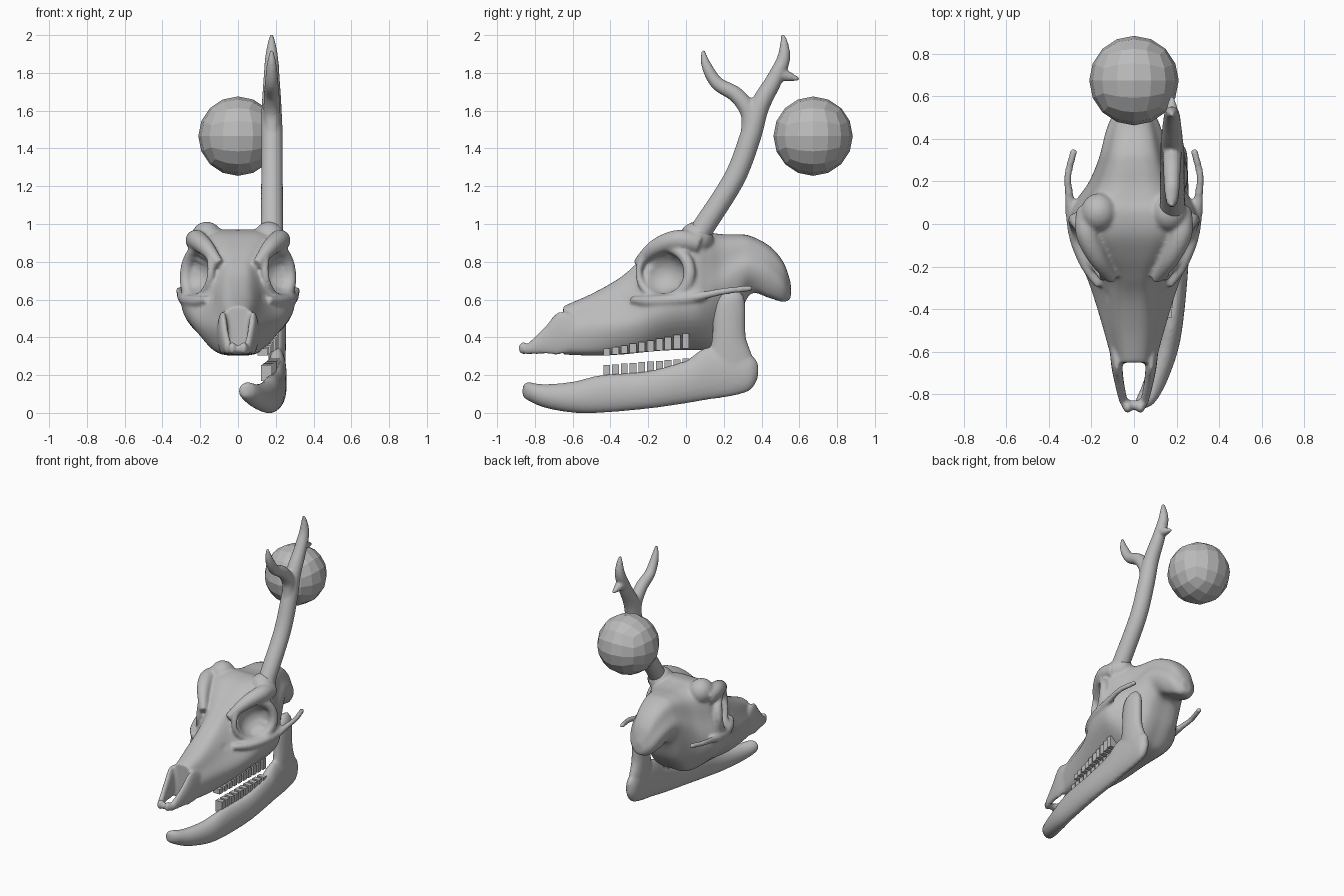
import bpy, bmesh, math
from mathutils import Vector, Matrix

if "Cube" in bpy.data.objects:
    bpy.data.objects.remove(bpy.data.objects["Cube"])

bone = bpy.data.materials.new("bone_grey")
bone.diffuse_color = (0.5, 0.5, 0.5, 1)
bone.use_nodes = True
bone.node_tree.nodes["Principled BSDF"].inputs["Base Color"].default_value = bone.diffuse_color


def catmull(pts, n, closed=False):
    """Smooth resampling of a list of number tuples."""
    m, out = len(pts), []
    for i in range(m if closed else m - 1):
        if closed:
            q = [pts[(i + k) % m] for k in (-1, 0, 1, 2)]
        else:
            q = [pts[min(max(i + k, 0), m - 1)] for k in (-1, 0, 1, 2)]
        for s in range(n):
            t = s / n
            out.append(tuple(0.5 * (2 * b + (c - a) * t + (2 * a - 5 * b + 4 * c - d) * t * t
                                    + (3 * b - a - 3 * c + d) * t ** 3) for a, b, c, d in zip(*q)))
    return out if closed else out + [tuple(pts[-1])]


def loft(bm, rings):
    """Capped skin over rings of points; returns the vertices."""
    vs = [[bm.verts.new(p) for p in r] for r in rings]
    fs = [bm.faces.new(vs[0]), bm.faces.new(vs[-1][::-1])]
    for a, b in zip(vs, vs[1:]):
        for i in range(len(a)):
            j = (i + 1) % len(a)
            fs.append(bm.faces.new((a[i], b[i], b[j], a[j])))
    bmesh.ops.recalc_face_normals(bm, faces=fs)
    return [v for r in vs for v in r]


def ellipse(c, u, v, n=24):
    return [Vector(c) + u * math.cos(2 * math.pi * i / n) + v * math.sin(2 * math.pi * i / n)
            for i in range(n)]


def tube(bm, pts, n=6):
    """Tapered round rod through (x, y, z, radius) points."""
    p = catmull(pts, n)
    rings = []
    for i, q in enumerate(p):
        t = (Vector(p[min(i + 1, len(p) - 1)][:3]) - Vector(p[max(i - 1, 0)][:3])).normalized()
        ref = Vector((0, 0, 1)) if abs(t.x) > 0.85 else Vector((1, 0, 0))
        u = (ref - t * ref.dot(t)).normalized()
        rings.append(ellipse(q[:3], u * q[3], t.cross(u) * q[3], 16))
    loft(bm, rings)


def along_y(bm, sections):
    """Loft of upright ellipses (y, x, half width, z, half height)."""
    loft(bm, [ellipse((x, y, z), Vector((w, 0, 0)), Vector((0, 0, h)))
              for y, x, w, z, h in catmull(sections, 5)])


def ball(bm, c, r):
    bmesh.ops.create_icosphere(bm, subdivisions=3, radius=1,
                               matrix=Matrix.Translation(c) @ Matrix.Diagonal((*r, 1)))


def finish(bm, name, voxel=0, smooth=4):
    """Make the object; fuse overlapping parts when a voxel size is given."""
    me = bpy.data.meshes.new(name)
    bm.to_mesh(me)
    bm.free()
    ob = bpy.data.objects.new(name, me)
    bpy.context.collection.objects.link(ob)
    if voxel:
        m = ob.modifiers.new("fuse", 'REMESH')
        m.mode, m.voxel_size = 'VOXEL', voxel
        m = ob.modifiers.new("soften", 'SMOOTH')
        m.factor, m.iterations = 0.5, smooth
        dg = bpy.context.evaluated_depsgraph_get()
        me = bpy.data.meshes.new_from_object(ob.evaluated_get(dg))
        ob.modifiers.clear()
        ob.data = me
        me.polygons.foreach_set("use_smooth", [True] * len(me.polygons))
    me.materials.clear()
    me.materials.append(bone)
    return ob


# Skull body: y, top z, top half width, half width, its z, bottom half width, bottom z
skull_sections = [
    (-.65, .565, .06, .10, .44, .085, .31), (-.5, .63, .08, .14, .46, .11, .305),
    (-.35, .715, .09, .185, .48, .13, .31), (-.25, .80, .10, .22, .51, .145, .32),
    (-.15, .885, .165, .265, .56, .15, .33), (-.05, .95, .225, .295, .60, .155, .335),
    (.05, .97, .22, .30, .61, .155, .335), (.12, .955, .19, .265, .62, .15, .34),
    (.19, .945, .15, .215, .67, .14, .37), (.27, .945, .12, .178, .74, .12, .48),
    (.34, .937, .10, .155, .78, .10, .63), (.44, .885, .08, .13, .75, .09, .61),
    (.515, .80, .06, .095, .69, .06, .588), (.555, .69, .02, .035, .645, .02, .605)]


def skull_ring(y, zt, wt, w, zm, wb, zb):
    zc, zl = zt - .2 * (zt - zm), zb + .13 * (zm - zb)
    half = [(.55 * wt, zt - .005), (wt, zc), ((wt + w) / 2, (zc + zm) / 2), (w, zm),
            (.74 * w + .3 * wb, (zm + zl) / 2), (wb, zl), (.55 * wb, zb)]
    ring = [(0, zt)] + half + [(0, zb)] + [(-x, z) for x, z in half[::-1]]
    return [(x, y, z) for x, z in catmull(ring, 4, True)]


bm = bmesh.new()
body = loft(bm, [skull_ring(*s) for s in catmull(skull_sections, 6)])

# Hollows pressed into both sides: eye socket, temple, pit before the eye
for c, r in (((.255, -.13, .74), (.13, .13, .12)), ((.30, .18, .80), (.10, .09, .12)),
             ((.17, -.37, .62), (.06, .08, .04))):
    for v in body:
        d = 1 - ((v.co.y - c[1]) / r[1]) ** 2 - ((v.co.z - c[2]) / r[2]) ** 2
        if d > 0:
            x = c[0] - r[0] * math.sqrt(d)
            if abs(v.co.x) > x:
                v.co.x = math.copysign(x, v.co.x)

for s in (1, -1):
    # Eye socket rim, opening outward and forward
    rim = []
    for i in range(17):
        a = 2 * math.pi * i / 16
        y, z = math.cos(a), math.sin(a)
        rim.append((s * (.21 + .066 * y - .014 * z), -.115 + .135 * y, .742 + .135 * z,
                    .026 + .007 * y))
    tube(bm, rim, 3)
    # Cheek arch and its free prong
    tube(bm, [(s * .16, -.29, .60, .02), (s * .22, -.2, .592, .028), (s * .27, -.08, .597, .03),
              (s * .295, .04, .61, .026), (s * .305, .14, .632, .02), (s * .31, .23, .648, .018),
              (s * .28, .35, .66, .017)])
    # Antler stump and slanting brow
    ball(bm, (s * .165, .055, .925), (.085, .09, .088))
    tube(bm, [(s * .215, .07, .895, .055), (s * .22, -.04, .915, .055), (s * .17, -.16, .875, .045),
              (s * .10, -.26, .79, .025)])
    # Snout prong
    along_y(bm, [(-.58, s * .085, .03, .42, .09), (-.67, s * .08, .026, .423, .115),
                 (-.75, s * .068, .022, .382, .072), (-.84, s * .048, .02, .337, .028)])
    ball(bm, (s * .03, -.86, .343), (.022, .028, .034))
# Snout front bar
tube(bm, [(-.055, -.84, .335, .022), (0, -.85, .335, .022), (.055, -.84, .335, .022)])
finish(bm, "skull", .01, 6)

# Antler: shaft, front tine, rear spur, burr
bm = bmesh.new()
tube(bm, [(.18, .04, .90, .062), (.18, .09, .98, .06), (.18, .255, 1.24, .058),
          (.18, .34, 1.46, .057), (.178, .388, 1.62, .053), (.178, .465, 1.76, .044),
          (.178, .515, 1.87, .036), (.178, .52, 1.95, .023), (.178, .512, 2.006, .008)])
tube(bm, [(.18, .325, 1.45, .04), (.18, .335, 1.58, .045), (.178, .27, 1.68, .042),
          (.178, .165, 1.745, .036), (.178, .108, 1.84, .027), (.178, .09, 1.92, .009)])
tube(bm, [(.178, .47, 1.81, .04), (.178, .53, 1.785, .03), (.178, .6, 1.766, .009)])
ball(bm, (.175, .065, .955), (.07, .075, .03))
finish(bm, "antler", .009, 4)

# Lower jaw: one side only, body and rising branch
bm = bmesh.new()
along_y(bm, [(-.865, .035, .015, .115, .025), (-.84, .05, .046, .115, .047),
             (-.75, .095, .055, .09, .062), (-.6, .147, .058, .083, .082),
             (-.45, .178, .054, .10, .1), (-.2, .203, .052, .122, .10),
             (0, .205, .052, .165, .115), (.1, .207, .05, .205, .138),
             (.25, .207, .046, .22, .13), (.34, .207, .04, .215, .095),
             (.38, .207, .015, .225, .045)])
loft(bm, [ellipse((.207, y, z), Vector((w, 0, 0)), Vector((0, h, 0))) for z, y, h, w in
          catmull([(.15, .26, .08, .04), (.28, .24, .115, .045), (.4, .228, .09, .047),
                   (.54, .23, .085, .046), (.61, .24, .068, .04), (.652, .25, .03, .018)], 5)])
finish(bm, "lower_jaw", .01, 4)


# Teeth rows on the right side
def teeth(name, x, low, high):
    bm = bmesh.new()
    for i in range(10):
        t = i / 9
        z0, z1 = (a + (b - a) * t for a, b in (low, high))
        mat = Matrix.Translation((x[0] + (x[1] - x[0]) * t, -.42 + .0465 * i, (z0 + z1) / 2))
        bmesh.ops.create_cube(bm, size=1, matrix=mat @ Matrix.Diagonal((.055, .036, z1 - z0, 1)))
    finish(bm, name)


teeth("upper_teeth", (.13, .19), (.305, .342), (.34, .42))
teeth("lower_teeth", (.15, .195), (.17, .23), (.253, .287))

# Low-poly ball behind the antler: evenly divided cube blown up to a sphere
bm = bmesh.new()
bmesh.ops.create_cube(bm, size=2)
bmesh.ops.subdivide_edges(bm, edges=bm.edges[:], cuts=3, use_grid_fill=True)
for v in bm.verts:
    v.co = Vector([math.tan(k * math.pi / 4) for k in v.co]).normalized() * .21 + Vector((0, .673, 1.465))
finish(bm, "rear_ball")
